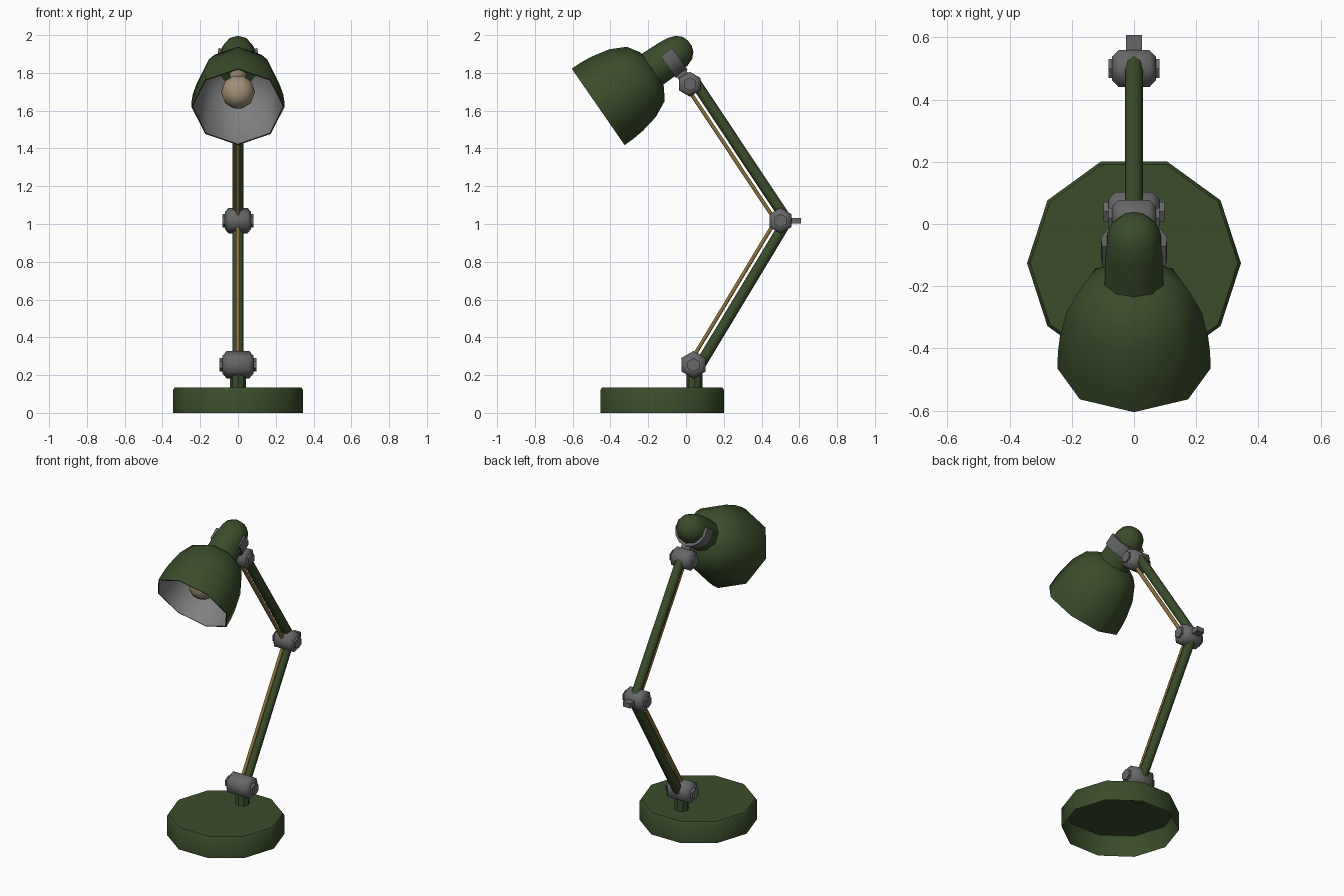
import bpy, bmesh, math
from mathutils import Vector, Matrix

if "Cube" in bpy.data.objects:
    bpy.data.objects.remove(bpy.data.objects["Cube"])


def material(name, rgb):
    m = bpy.data.materials.new(name)
    m.diffuse_color = (*rgb, 1)
    m.use_nodes = True
    m.node_tree.nodes["Principled BSDF"].inputs["Base Color"].default_value = m.diffuse_color
    return m


GREEN = material("dark_green", (0.043, 0.074, 0.023))
GREY = material("steel_grey", (0.135, 0.135, 0.138))
LINER = material("liner_grey", (0.215, 0.215, 0.215))
BRASS = material("brass", (0.26, 0.165, 0.04))
GLASS = material("warm_glass", (0.36, 0.28, 0.18))


def finish(name, bm, mat, angle=40):
    me = bpy.data.meshes.new(name)
    bm.to_mesh(me)
    bm.free()
    ob = bpy.data.objects.new(name, me)
    bpy.context.collection.objects.link(ob)
    me.materials.append(mat)
    bpy.ops.object.select_all(action='DESELECT')
    ob.select_set(True)
    bpy.context.view_layer.objects.active = ob
    bpy.ops.object.shade_smooth_by_angle(angle=math.radians(angle))
    return ob


def frame(origin, axis):
    """Local z along axis, local x kept along world x where possible."""
    z = Vector(axis).normalized()
    x = Vector((1, 0, 0)) if abs(z.x) < 0.9 else Vector((0, 1, 0))
    y = z.cross(x)
    return Matrix.Translation(origin) @ Matrix((x, y, z)).transposed().to_4x4()


def revolve(name, profile, sides, origin, axis, mat, turn=0.0, caps=(True, True), angle=40):
    """Turn (height, radius) points around an axis."""
    bm = bmesh.new()
    mx = frame(origin, axis)
    rings = []
    for h, r in profile:
        rings.append([bm.verts.new(mx @ Vector((r * math.cos(a), r * math.sin(a), h)))
                      for a in (turn + 2 * math.pi * i / sides for i in range(sides))])
    for a, b in zip(rings, rings[1:]):
        for i in range(sides):
            j = (i + 1) % sides
            bm.faces.new((a[i], a[j], b[j], b[i]))
    if caps[0]:
        bm.faces.new(rings[0][::-1])
    if caps[1]:
        bm.faces.new(rings[-1])
    return finish(name, bm, mat, angle)


def box(name, size, mx, mat):
    bm = bmesh.new()
    bmesh.ops.create_cube(bm, size=1, matrix=mx @ Matrix.Diagonal((*size, 1)))
    return finish(name, bm, mat)


def joint(name, centre, r, w, bolt_r, bolt_w):
    """Six-sided barrel hinge across x with a hexagonal bolt through it."""
    turn = math.pi / 6
    revolve(name, [(-w, r * 0.65), (-w * 0.72, r), (w * 0.72, r), (w, r * 0.65)],
            6, centre, (1, 0, 0), GREY, turn, angle=62)
    revolve(name + "_bolt", [(-bolt_w, bolt_r), (bolt_w, bolt_r)], 6, centre, (1, 0, 0), GREY, turn)


def arm(name, start, end, normal, tube_off=0.03, rod_off=-0.022):
    """Green tube with a thin brass tension rod beside it."""
    a, b, n = Vector(start), Vector(end), Vector(normal).normalized()
    length = (b - a).length
    revolve(name + "_tube", [(0, 0.029), (length, 0.029)], 8, a + n * tube_off, b - a, GREEN, angle=50)
    revolve(name + "_rod", [(0, 0.0115), (length, 0.0115)], 6, a + n * rod_off, b - a, BRASS, angle=65)


# Base: ten-sided hollow shell, and its post
revolve("base", [(0, 0.344), (0.122, 0.344), (0.135, 0.334)], 10, (0, -0.126, 0), (0, 0, 1),
        GREEN, caps=(False, True), angle=50)
SHOULDER, ELBOW, WRIST = (0, 0.04, 0.255), (0, 0.5, 1.018), (0, 0.02, 1.74)
revolve("post", [(0.11, 0.042), (0.24, 0.042)], 8, (0, 0.045, 0), (0, 0, 1), GREEN)

# Hinges
joint("shoulder_joint", SHOULDER, 0.073, 0.082, 0.036, 0.098)
joint("elbow_joint", ELBOW, 0.068, 0.07, 0.036, 0.082)
joint("wrist_joint", WRIST, 0.066, 0.07, 0.036, 0.082)
box("elbow_knob", (0.05, 0.09, 0.03), Matrix.Translation((0, 0.563, 1.018)), GREY)

# Arms
arm("lower_arm", SHOULDER, ELBOW, (0, 0.857, -0.513))
arm("upper_arm", ELBOW, WRIST, (0, 0.83, 0.55))

# Shade, turned about the tilted head axis that runs back from the rim
RIM, AXIS = Vector((0, -0.465, 1.62)), Vector((0, 0.822, 0.569))
outer = [(0, 0.246), (0.06, 0.245), (0.12, 0.239), (0.22, 0.218), (0.305, 0.176), (0.345, 0.115), (0.36, 0.06)]
inner = [(0, 0.239)] + [(h - 0.008, r - 0.008) for h, r in outer[1:]]
revolve("shade", [inner[0]] + outer, 8, RIM, AXIS, GREEN, caps=(False, True), angle=50)
liner = revolve("shade_liner", inner, 8, RIM, AXIS, LINER, caps=(False, True), angle=50)
liner.data.flip_normals()

# Domed socket cap behind the shade
revolve("socket_cap", [(0.335, 0.1), (0.46, 0.096), (0.515, 0.089), (0.553, 0.075),
                       (0.58, 0.048), (0.591, 0.016)], 10, RIM, AXIS, GREEN, math.pi / 10, angle=50)

# Bulb and its neck
R = 0.09
ball = [(0.138 - R * math.cos(t), R * math.sin(t)) for t in (math.pi * k / 8 for k in (0.3, 1, 2, 3, 4, 5, 6))]
revolve("bulb", ball + [(0.24, 0.046), (0.345, 0.044)], 10, RIM, AXIS, GLASS, angle=60)

# Yoke: half ring cradling the underside of the cap
bm = bmesh.new()
mx = frame(RIM, AXIS)
steps, loops = 8, []
for k in range(steps + 1):
    a = math.radians(-18 + 216 * k / steps)
    loops.append([bm.verts.new(mx @ Vector((r * math.cos(a), r * math.sin(a), h)))
                  for r, h in ((0.088, 0.425), (0.108, 0.425), (0.108, 0.5), (0.088, 0.5))])
for p, q in zip(loops, loops[1:]):
    for i in range(4):
        j = (i + 1) % 4
        bm.faces.new((p[i], p[j], q[j], q[i]))
bm.faces.new(loops[0][::-1])
bm.faces.new(loops[-1])
bmesh.ops.recalc_face_normals(bm, faces=bm.faces)
finish("yoke", bm, GREY)
box("yoke_stem", (0.06, 0.06, 0.06), mx @ Matrix.Translation((0, 0.125, 0.463)), GREY)
